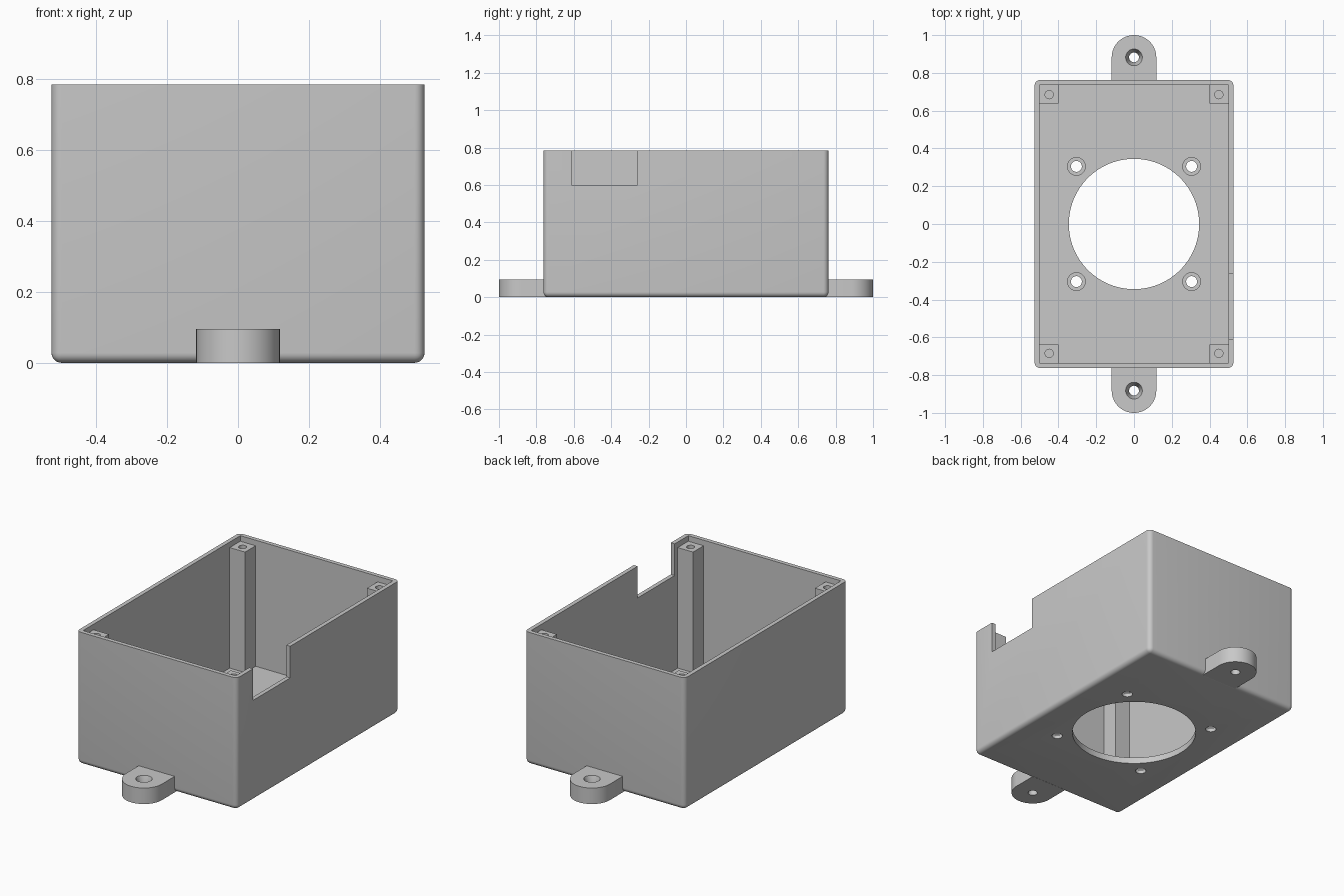
import bpy, bmesh, math
from mathutils import Matrix, Vector

if "Cube" in bpy.data.objects:
    bpy.data.objects.remove(bpy.data.objects["Cube"])

grey = bpy.data.materials.new("plain grey")
grey.diffuse_color = (0.58, 0.58, 0.58, 1)
grey.use_nodes = True
grey.node_tree.nodes["Principled BSDF"].inputs["Base Color"].default_value = grey.diffuse_color

HX, HY, H = 0.526, 0.762, 0.785   # outer half sizes and height
WALL, FLOOR = 0.025, 0.037


def finish(name, bm):
    bmesh.ops.recalc_face_normals(bm, faces=bm.faces)
    me = bpy.data.meshes.new(name)
    bm.to_mesh(me)
    bm.free()
    me.materials.append(grey)
    ob = bpy.data.objects.new(name, me)
    bpy.context.collection.objects.link(ob)
    return ob


def box(name, lo, hi, fillet=0):
    bm = bmesh.new()
    lo, hi = Vector(lo), Vector(hi)
    m = Matrix.Translation((lo + hi) / 2) @ Matrix.Diagonal((*(hi - lo), 1))
    bmesh.ops.create_cube(bm, size=1, matrix=m)
    if fillet:  # round every edge except the top rim
        edges = [e for e in bm.edges if min(v.co.z for v in e.verts) < hi.z - 1e-4]
        bmesh.ops.bevel(bm, geom=edges, offset=fillet, segments=6, profile=0.5, affect='EDGES')
    return finish(name, bm)


def cone(name, x, y, z0, z1, r0, r1, n=32):
    bm = bmesh.new()
    bmesh.ops.create_cone(bm, cap_ends=True, segments=n, radius1=r0, radius2=r1, depth=z1 - z0,
                          matrix=Matrix.Translation((x, y, (z0 + z1) / 2)))
    return finish(name, bm)


def cut(ob, *cutters):
    for c in cutters:
        mod = ob.modifiers.new("cut", 'BOOLEAN')
        mod.operation, mod.solver, mod.object = 'DIFFERENCE', 'EXACT', c
        bpy.context.view_layer.update()
        me = bpy.data.meshes.new_from_object(ob.evaluated_get(bpy.context.evaluated_depsgraph_get()))
        ob.modifiers.clear()
        ob.data = me
        bpy.data.objects.remove(c)


def smooth(ob):
    bpy.ops.object.select_all(action='DESELECT')
    ob.select_set(True)
    bpy.context.view_layer.objects.active = ob
    bpy.ops.object.shade_smooth_by_angle(angle=math.radians(30))


# Open case with rounded outer edges
case = box("case", (-HX, -HY, 0), (HX, HY, H), fillet=0.028)
cut(case, box("cavity", (-HX + WALL, -HY + WALL, FLOOR), (HX - WALL, HY - WALL, 1)))
# Cable notch in the right wall
cut(case, box("notch", (0.45, -0.61, 0.597), (0.6, -0.262, 1)))
# Large round opening and four counterbored screw holes in the floor
cut(case, cone("opening", 0, 0, -0.1, 0.2, 0.345, 0.345, 96))
for sx in (-1, 1):
    for sy in (-1, 1):
        x, y = sx * 0.305, sy * 0.305
        cut(case, cone("screw_hole", x, y, -0.1, 0.2, 0.029, 0.029),
            cone("counterbore", x, y, 0.022, 0.2, 0.047, 0.047))
smooth(case)

# Corner posts with blind screw holes
for sx, side in ((-1, "left"), (1, "right")):
    for sy, end in ((-1, "front"), (1, "back")):
        xs = sorted((sx * 0.4, sx * 0.508))
        ys = sorted((sy * 0.638, sy * 0.744))
        post = box(f"{end}_{side}_post", (xs[0], ys[0], 0.03), (xs[1], ys[1], 0.752))
        cut(post, cone("post_hole", sx * 0.449, sy * 0.685, 0.55, 0.9, 0.022, 0.022, 24))
        smooth(post)

# Mounting tabs with rounded ends and tapered holes
R, CY, TOP = 0.118, 0.882, 0.095
for s, end in ((-1, "front"), (1, "back")):
    pts = [(R, 0.74)]
    pts += [(R * math.cos(a), CY + R * math.sin(a)) for a in (math.pi * i / 32 for i in range(33))]
    pts += [(-R, 0.74)]
    bm = bmesh.new()
    face = bm.faces.new([bm.verts.new((x, s * y, 0)) for x, y in pts])
    top = bmesh.ops.extrude_face_region(bm, geom=[face])["geom"]
    bmesh.ops.translate(bm, vec=(0, 0, TOP), verts=[v for v in top if isinstance(v, bmesh.types.BMVert)])
    tab = finish(f"{end}_mounting_tab", bm)
    cut(tab, cone("tab_hole", 0, s * CY, -0.1, 0.2, 0.026, 0.026),
        cone("taper", 0, s * CY, 0.03, TOP + 0.005, 0.022, 0.046))
    smooth(tab)
